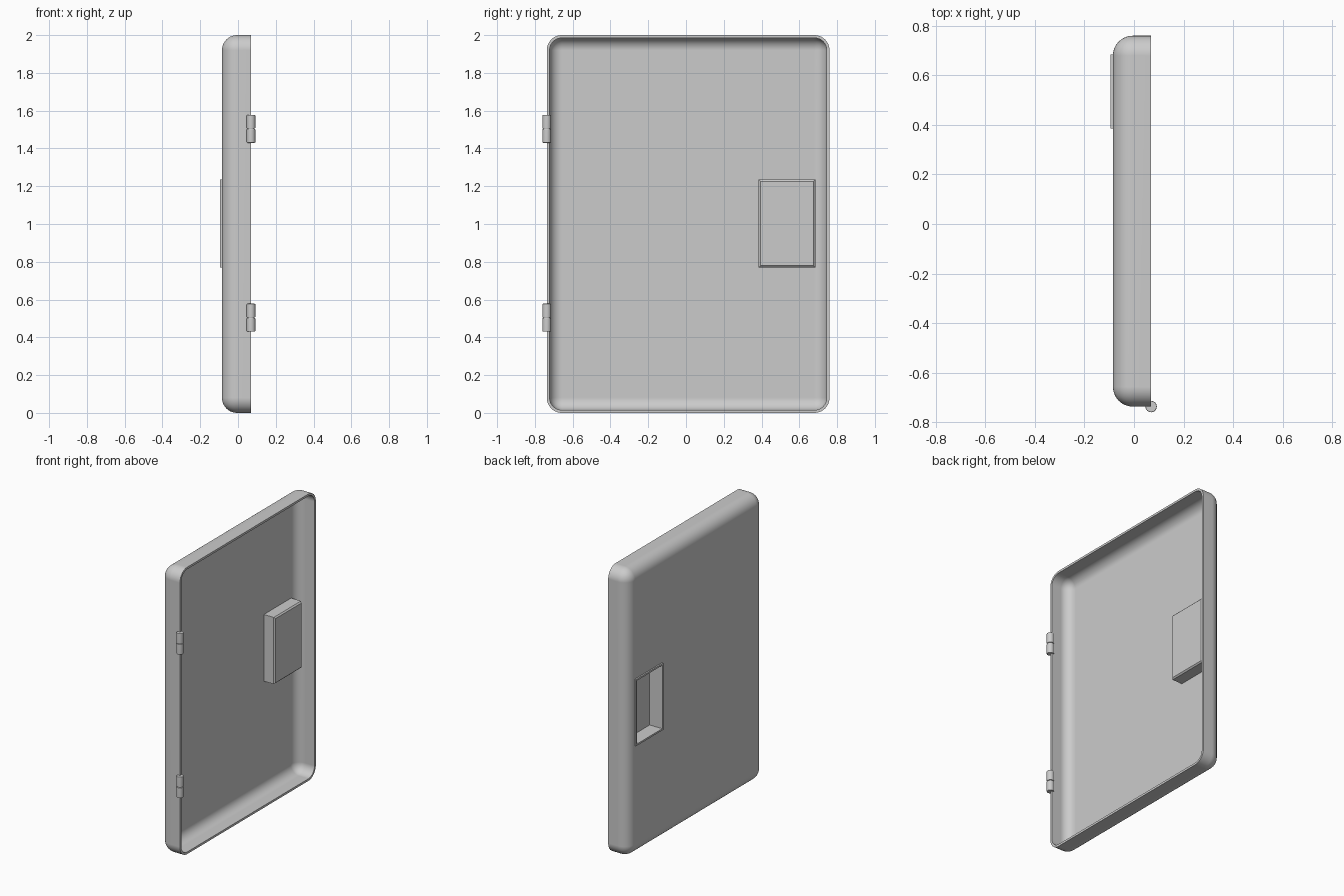
import bpy, bmesh
from mathutils import Vector, Matrix

cube = bpy.data.objects.get("Cube")
if cube:
    bpy.data.objects.remove(cube, do_unlink=True)

GREY = (0.6, 0.6, 0.6, 1)
grey = bpy.data.materials.new("plain grey")
grey.use_nodes = True
grey.diffuse_color = GREY
grey.node_tree.nodes["Principled BSDF"].inputs["Base Color"].default_value = GREY


def make(name, bm):
    """Turn a bmesh into a grey object."""
    mesh = bpy.data.meshes.new(name)
    bmesh.ops.recalc_face_normals(bm, faces=bm.faces)
    bm.to_mesh(mesh)
    bm.free()
    mesh.materials.append(grey)
    obj = bpy.data.objects.new(name, mesh)
    bpy.context.collection.objects.link(obj)
    return obj


def box(lo, hi):
    """Box between two corners."""
    lo, hi = Vector(lo), Vector(hi)
    bm = bmesh.new()
    bmesh.ops.create_cube(bm, size=1, matrix=Matrix.Translation((lo + hi) / 2)
                          @ Matrix.Diagonal((hi - lo).to_4d()))
    return bm


def activate(obj):
    bpy.ops.object.select_all(action='DESELECT')
    obj.select_set(True)
    bpy.context.view_layer.objects.active = obj


def cut(obj, lo, hi):
    """Subtract a box from an object."""
    cutter = make("cutter", box(lo, hi))
    cutter.hide_render = True
    mod = obj.modifiers.new("cut", 'BOOLEAN')
    mod.operation, mod.solver, mod.object = 'DIFFERENCE', 'EXACT', cutter
    activate(obj)
    bpy.ops.object.modifier_apply(modifier=mod.name)
    bpy.data.objects.remove(cutter, do_unlink=True)


def smooth(obj):
    activate(obj)
    bpy.ops.object.shade_smooth_by_angle(angle=0.6)
    mod = obj.modifiers.new("flat panels", 'WEIGHTED_NORMAL')
    mod.keep_sharp = True


# Dimensions
WALL = 0.015
BACK, RIM = -0.085, 0.068
HINGE_Y, HINGE_R = -0.737, 0.023
Y0, Y1 = 0.385, 0.685      # handle pocket
Z0, Z1 = 0.77, 1.235

# Door shell: rounded tray, open towards +x
bm = box((BACK, HINGE_Y, 0), (RIM, 0.76, 2))
edges = [e for e in bm.edges if any(v.co.x < 0 for v in e.verts)]
bmesh.ops.bevel(bm, geom=edges, offset=0.08, segments=10, profile=0.5, affect='EDGES')
bmesh.ops.recalc_face_normals(bm, faces=bm.faces)
front = [f for f in bm.faces if all(v.co.x > RIM - 0.001 for v in f.verts)]
bmesh.ops.delete(bm, geom=front, context='FACES')
shell = make("door_shell", bm)
solid = shell.modifiers.new("wall", 'SOLIDIFY')
solid.thickness, solid.offset, solid.use_even_offset = WALL, -1, True
activate(shell)
bpy.ops.object.modifier_apply(modifier=solid.name)
inset = 0.004
cut(shell, (-0.2, Y0 + inset, Z0 + inset), (0, Y1 - inset, Z1 - inset))
smooth(shell)

# Handle pocket: hollow box sunk through the panel with a slim raised lip
bm = box((BACK - 0.01, Y0, Z0), (0.015, Y1, Z1))
edges = [e for e in bm.edges if all(v.co.x > 0 for v in e.verts)]
bmesh.ops.bevel(bm, geom=edges, offset=0.009, segments=1, affect='EDGES')
pocket = make("handle_pocket", bm)
lip = 0.012
cut(pocket, (-0.2, Y0 + lip, Z0 + lip), (0.002, Y1 - lip, Z1 - lip))


# Hinges: two rounded knuckles on a thin pin
def cylinder(name, radius, z0, z1, chamfer=0):
    bm = bmesh.new()
    at = Matrix.Translation((RIM + 0.001, HINGE_Y, (z0 + z1) / 2))
    bmesh.ops.create_cone(bm, cap_ends=True, segments=32, radius1=radius,
                          radius2=radius, depth=z1 - z0, matrix=at)
    if chamfer:
        rims = [e for e in bm.edges if abs(e.verts[0].co.z - e.verts[1].co.z) < 1e-5]
        bmesh.ops.bevel(bm, geom=rims, offset=chamfer, segments=2,
                        profile=0.5, affect='EDGES')
    smooth(make(name, bm))


for label, z in (("lower", 0.504), ("upper", 1.504)):
    cylinder(label + "_hinge_bottom_knuckle", HINGE_R, z - 0.074, z - 0.001, 0.004)
    cylinder(label + "_hinge_top_knuckle", HINGE_R, z + 0.001, z + 0.074, 0.004)
    cylinder(label + "_hinge_pin", HINGE_R * 0.7, z - 0.06, z + 0.06)
